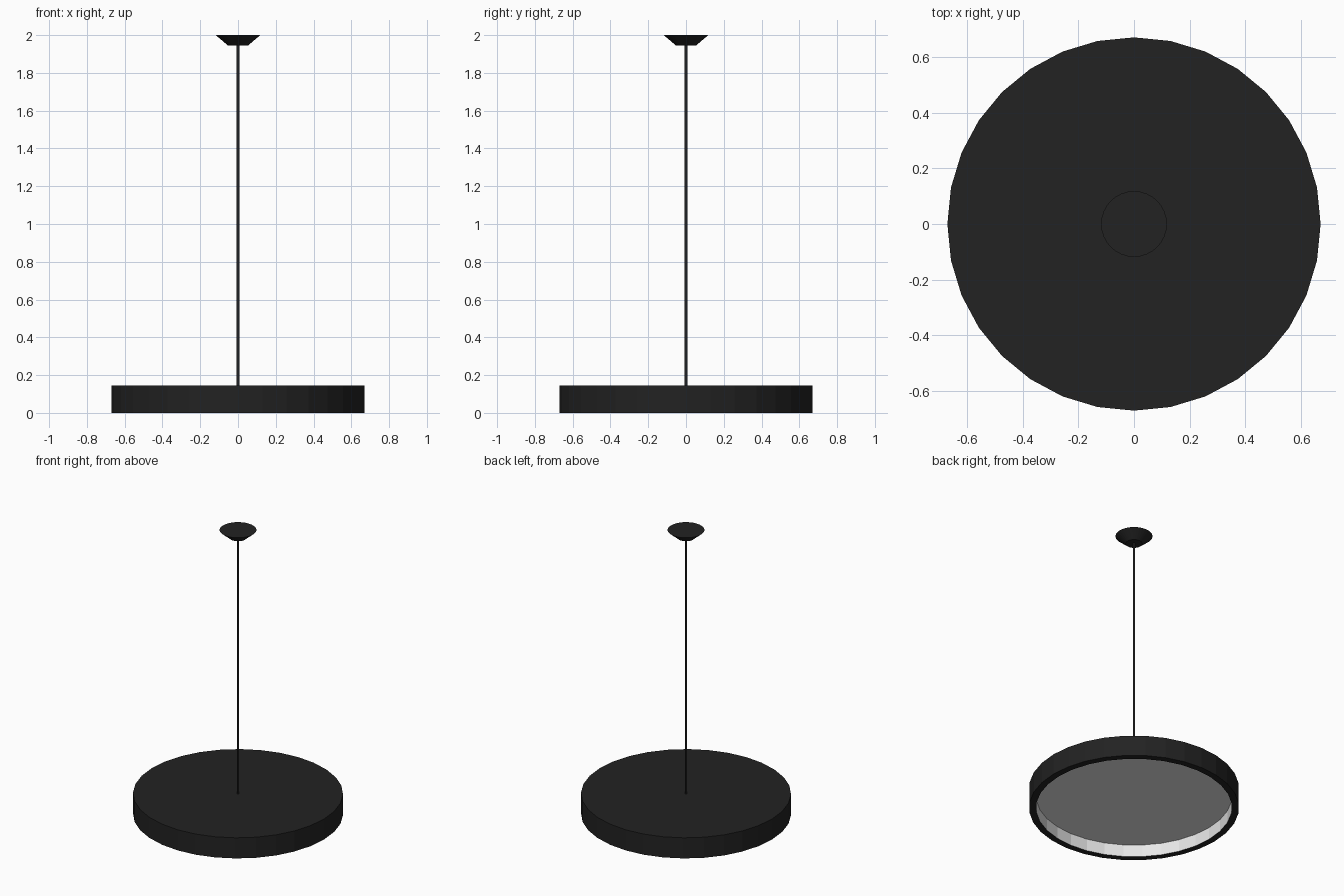
import bpy, math

if "Cube" in bpy.data.objects:
    bpy.data.objects.remove(bpy.data.objects["Cube"])

def material(name, v):
    m = bpy.data.materials.new(name)
    m.diffuse_color = (v, v, v, 1)
    m.use_nodes = True
    m.node_tree.nodes["Principled BSDF"].inputs["Base Color"].default_value = m.diffuse_color
    return m

black = material("matte_black", 0.016)
white = material("white_lining", 0.8)

def lathe(name, profile, mats, sides=32, white_bands=()):
    """Revolve (radius, z) points; radius 0 makes a pole."""
    verts, rings, faces, idx = [], [], [], []
    for r, z in profile:
        n = 1 if r == 0 else sides
        rings.append([len(verts) + i for i in range(n)])
        verts += [(r * math.cos(2 * math.pi * i / sides),
                   r * math.sin(2 * math.pi * i / sides), z) for i in range(n)]
    for b, (lo, hi) in enumerate(zip(rings, rings[1:])):
        for i in range(sides):
            j = (i + 1) % sides
            if len(lo) == 1:
                f = (lo[0], hi[j], hi[i])
            elif len(hi) == 1:
                f = (lo[i], lo[j], hi[0])
            else:
                f = (lo[i], lo[j], hi[j], hi[i])
            faces.append(f)
            idx.append(1 if b in white_bands else 0)
    me = bpy.data.meshes.new(name)
    me.from_pydata(verts, [], faces)
    for m in mats:
        me.materials.append(m)
    for p, k in zip(me.polygons, idx):
        p.material_index = k
    ob = bpy.data.objects.new(name, me)
    bpy.context.collection.objects.link(ob)
    return ob

# Shallow drum shade: white recess underneath, black rim, wall and top
lathe("lamp_shade", [(0, 0.085), (0.625, 0.085), (0.625, 0), (0.67, 0),
                     (0.67, 0.145), (0, 0.145)], [black, white], 32, (0, 1))
# Hanging rod
lathe("hanging_rod", [(0, 0.14), (0.008, 0.14), (0.008, 1.95), (0, 1.95)], [black], 16)
# Tapered ceiling canopy
lathe("ceiling_canopy", [(0, 1.945), (0.053, 1.945), (0.118, 2.0), (0, 2.0)], [black], 32)
